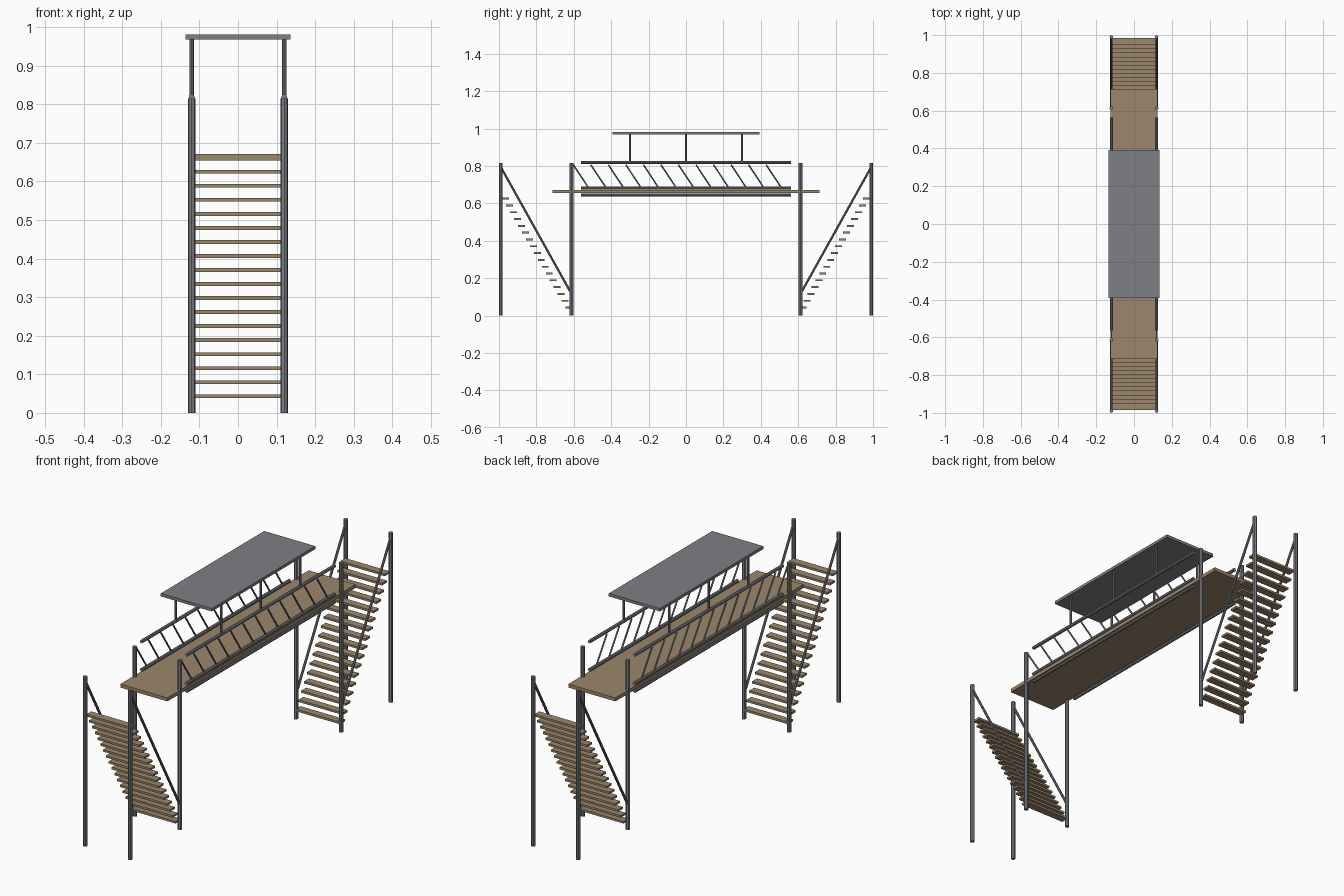
import bpy
from mathutils import Vector

cube = bpy.data.objects.get("Cube")
if cube:
    bpy.data.objects.remove(cube, do_unlink=True)


def material(name, rgb):
    mat = bpy.data.materials.new(name)
    mat.use_nodes = True
    color = (*rgb, 1)
    mat.diffuse_color = color
    mat.node_tree.nodes["Principled BSDF"].inputs["Base Color"].default_value = color
    return mat


wood = material("brown wood", (0.33, 0.24, 0.145))
metal = material("grey metal", (0.21, 0.215, 0.23))


def box(name, center, size, mat):
    bpy.ops.mesh.primitive_cube_add(size=1, location=center)
    obj = bpy.context.object
    obj.name = name
    obj.scale = size
    obj.data.materials.append(mat)
    return obj


def rod(name, start, end, radius, sides=8):
    a, b = Vector(start), Vector(end)
    bpy.ops.mesh.primitive_cylinder_add(
        vertices=sides, radius=radius, depth=(b - a).length, location=(a + b) / 2)
    obj = bpy.context.object
    obj.name = name
    obj.rotation_mode = 'QUATERNION'
    obj.rotation_quaternion = (b - a).to_track_quat('Z', 'Y')
    obj.data.materials.append(metal)
    bpy.ops.object.shade_smooth_by_angle()
    return obj


SIDE = 0.12       # x of posts and railings
RAIL = 0.5625     # half length of the railings
STEPS = 17
BALUSTERS = 12

# Walkway deck and canopy
box("deck", (0, 0, 0.663), (0.25, 1.43, 0.017), wood)
box("canopy_roof", (0, 0, 0.974), (0.272, 0.786, 0.014), metal)

# Stairs at both ends
for end, label in ((-1, "front"), (1, "back")):
    for i in range(STEPS):
        t = i / (STEPS - 1)
        box(f"{label}_step", (0, end * (0.625 + 0.34 * t), 0.043 + 0.582 * t),
            (0.236, 0.037, 0.01), wood)

for side, hand in ((-1, "right"), (1, "left")):
    x = side * SIDE
    for end, label in ((-1, "front"), (1, "back")):
        # Tall posts and sloping handrail
        for y in (0.6125, 0.99):
            rod(f"{label}_{hand}_post", (x, end * y, 0), (x, end * y, 0.815), 0.01)
        rod(f"{label}_{hand}_handrail", (x, end * 0.617, 0.125),
            (x, end * 0.985, 0.785), 0.006)
    # Long rails along the deck
    for name, z in (("bottom", 0.644), ("middle", 0.682), ("top", 0.818)):
        rod(f"{hand}_{name}_rail", (x, -RAIL, z), (x, RAIL, z), 0.008)
    # Slanted balusters
    for i in range(BALUSTERS):
        y = -RAIL + i * 2 * RAIL / BALUSTERS
        rod(f"{hand}_baluster", (x, y + 0.04, 0.685), (x, y - 0.04, 0.806), 0.004)
    # Canopy supports
    for y in (-0.3, 0, 0.3):
        rod(f"{hand}_canopy_support", (x, y, 0.818), (x, y, 0.97), 0.0055)
